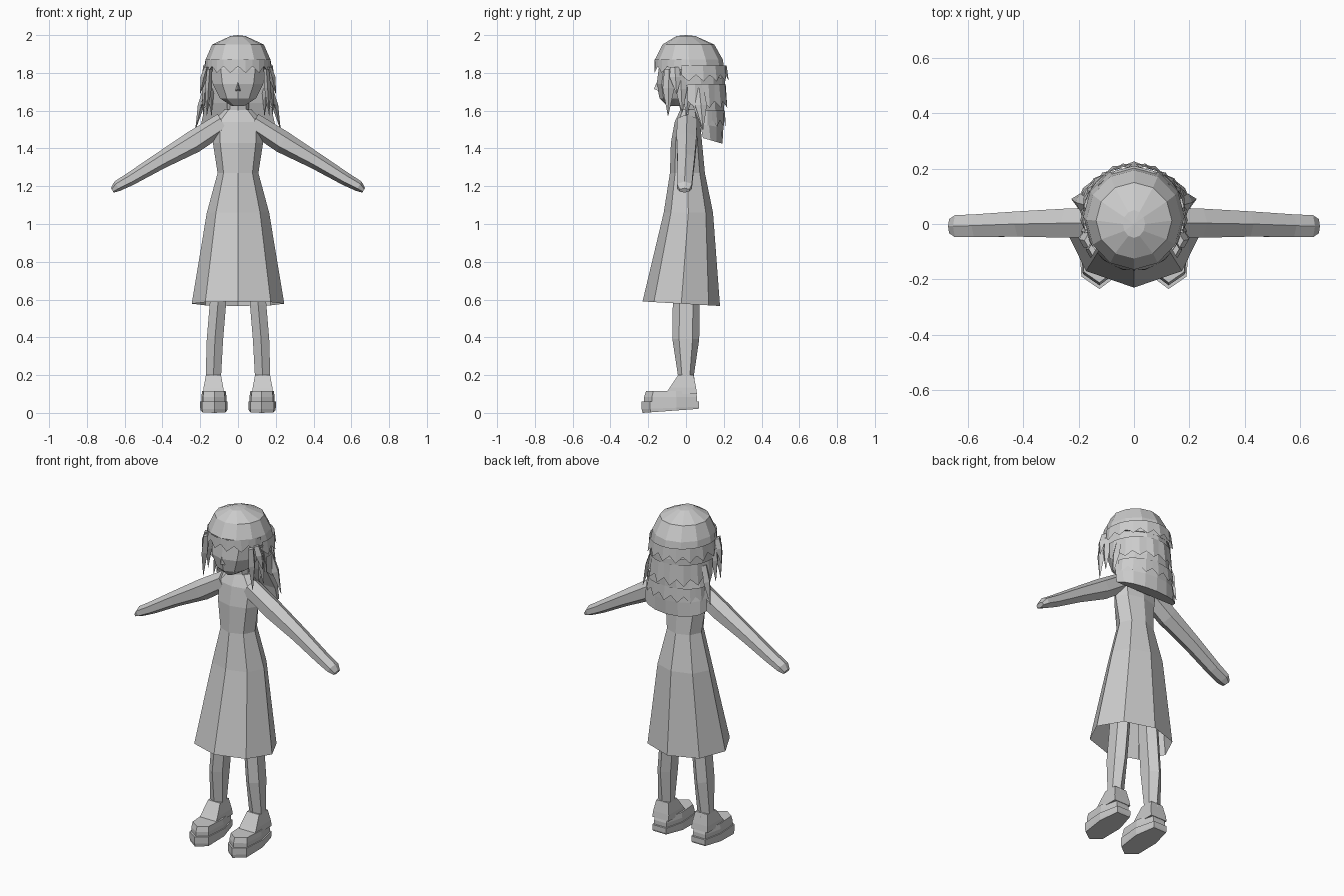
import bpy
import bmesh
from math import sin, cos, pi, radians
from mathutils import Vector

cube = bpy.data.objects.get("Cube")
if cube:
    bpy.data.objects.remove(cube, do_unlink=True)

grey = bpy.data.materials.new("plain grey")
grey.use_nodes = True
colour = (0.6, 0.6, 0.6, 1)
grey.diffuse_color = colour
grey.node_tree.nodes["Principled BSDF"].inputs["Base Color"].default_value = colour


def finish(name, bm):
    bmesh.ops.recalc_face_normals(bm, faces=bm.faces)
    mesh = bpy.data.meshes.new(name)
    bm.to_mesh(mesh)
    bm.free()
    mesh.materials.append(grey)
    obj = bpy.data.objects.new(name, mesh)
    bpy.context.collection.objects.link(obj)
    return obj


def loft(name, rings, bottom=True, top=True, closed=True):
    """Skin a list of equally sized point rings."""
    bm = bmesh.new()
    rows = [[bm.verts.new(p) for p in ring] for ring in rings]
    n = len(rows[0])
    for a, b in zip(rows, rows[1:]):
        for i in range(n if closed else n - 1):
            j = (i + 1) % n
            bm.faces.new((a[i], a[j], b[j], b[i]))
    if bottom and closed:
        bm.faces.new(rows[0])
    if top and closed:
        bm.faces.new(rows[-1])
    return finish(name, bm)


def oval(z, rx, front, back, n, cx=0, tilt=0):
    """Horizontal ring with a vertex at the front; tilt lowers the back."""
    cy, ry = (front + back) / 2, (back - front) / 2
    ring = []
    for i in range(n):
        a = 2 * pi * i / n - pi / 2
        ring.append((cx + rx * cos(a), cy + ry * sin(a), z - tilt * sin(a)))
    return ring


def lathe(name, profile, n, cx=0, **kw):
    return loft(name, [oval(z, rx, f, b, n, cx) for z, rx, f, b in profile], **kw)


# Dress, open at the hem
hem = oval(0.578, 0.245, -0.23, 0.18, 8, tilt=0.012)
body = [(1.06, 0.165, -0.118, 0.143), (1.27, 0.108, -0.085, 0.1),
        (1.43, 0.133, -0.08, 0.085), (1.54, 0.14, -0.06, 0.075),
        (1.605, 0.07, -0.03, 0.06)]
loft("dress", [hem] + [oval(*r, 8) for r in body], bottom=False)

# Neck and head
lathe("neck", [(1.58, 0.06, -0.03, 0.06), (1.7, 0.055, -0.04, 0.06)], 8)
lathe("head", [(1.625, 0.035, -0.1, 0.03), (1.665, 0.1, -0.14, 0.08),
               (1.74, 0.14, -0.155, 0.12), (1.82, 0.155, -0.145, 0.14),
               (1.9, 0.13, -0.12, 0.12)], 10)
loft("nose", [[(-0.014, -0.145, 1.705), (0.014, -0.145, 1.705), (0, -0.145, 1.77)],
              [(-0.003, -0.17, 1.715), (0.003, -0.17, 1.715), (0, -0.16, 1.74)]])

# Hair crown: faceted dome with a rim that drops toward the back
crown = [oval(1.805, 0.183, -0.155, 0.21, 12, tilt=0.04),
         oval(1.87, 0.172, -0.165, 0.195, 12),
         oval(1.95, 0.137, -0.125, 0.15, 12),
         oval(1.995, 0.04, -0.05, 0.05, 12)]
loft("hair_crown", crown, top=False)
loft("hair_top", [crown[-1], [(0, 0, 2.0)] * 12], bottom=False, top=False)


def half_ring(z, rx, front, back, drop):
    """Back-facing arc whose straight side faces forward."""
    pts = []
    for i in range(9):
        a = pi * i / 8
        pts.append((rx * cos(a), front + (back - front) * sin(a), z - drop * sin(a)))
    return pts


# Long back hair
loft("back_hair", [half_ring(1.455, 0.2, 0.09, 0.193, 0.03),
                   half_ring(1.53, 0.195, 0.075, 0.198, 0.02),
                   half_ring(1.64, 0.172, 0.03, 0.203, 0),
                   half_ring(1.82, 0.18, -0.02, 0.21, 0)])


def hair_row(name, ztop, zbot, rx, ry, cy, start, end, steps, flare):
    """Band of locks with a jagged lower edge."""
    upper, lower = [], []
    for i in range(steps + 1):
        a = radians(start + (end - start) * i / steps)
        tip = i % 2
        k = 1 + flare * tip
        upper.append((rx * cos(a), cy + ry * sin(a), ztop))
        lower.append((rx * k * cos(a), cy + ry * k * sin(a),
                      zbot if tip else zbot + 0.035))
    return loft(name, [lower, upper], closed=False)


hair_row("back_locks_upper", 1.84, 1.755, 0.184, 0.19, 0.025, -15, 195, 18, 0.06)
hair_row("back_locks_middle", 1.74, 1.615, 0.184, 0.185, 0.025, -5, 185, 16, 0.07)
hair_row("back_locks_lower", 1.6, 1.515, 0.185, 0.13, 0.075, 5, 175, 14, 0.05)
hair_row("fringe", 1.87, 1.8, 0.175, 0.182, 0.015, 192, 348, 12, 0.02)


def lock(name, root, tip, width, depth):
    """Pointed strand of hair with a diamond section."""
    root, tip = Vector(root), Vector(tip)
    middle = root.lerp(tip, 0.45) + Vector((0, 0, 0.01))

    def diamond(c, k):
        return [c + Vector(d) * k for d in
                ((width, 0, 0), (0, depth, 0), (-width, 0, 0), (0, -depth, 0))]
    return loft(name, [diamond(tip, 0.05), diamond(middle, 0.9), diamond(root, 0.7)])


for side, s in (("left", 1), ("right", -1)):
    # Side locks beside the face
    strands = [((0.15, -0.09, 1.82), (0.165, -0.095, 1.575)),
               ((0.165, -0.03, 1.8), (0.185, -0.02, 1.59)),
               ((0.15, 0.03, 1.78), (0.14, 0.0, 1.575)),
               ((0.165, -0.06, 1.83), (0.2, -0.05, 1.69)),
               ((0.17, 0.07, 1.72), (0.225, 0.09, 1.5))]
    for k, (root, tip) in enumerate(strands):
        lock(f"{side}_side_lock_{k + 1}", (s * root[0], *root[1:]),
             (s * tip[0], *tip[1:]), 0.02, 0.035)

    # Arm with a tapered mitten hand
    arm = []
    for x, z, thick, y, deep in ((0.08, 1.535, 0.055, 0.005, 0.055),
                                 (0.235, 1.435, 0.06, 0.003, 0.054),
                                 (0.41, 1.335, 0.045, 0, 0.047),
                                 (0.57, 1.238, 0.035, -0.006, 0.042),
                                 (0.64, 1.2, 0.029, -0.008, 0.041),
                                 (0.665, 1.178, 0.014, -0.008, 0.026)):
        ring = []
        for i in range(6):
            a = pi * i / 3
            up = thick * cos(a)
            ring.append((s * (x + 0.5 * up), y + deep * 1.12 * sin(a), z + 0.86 * up))
        arm.append(ring)
    loft(f"{side}_arm", arm)

    # Leg
    leg = [(0.1, 0.048, -0.06, 0.055, 0.13), (0.2, 0.047, -0.043, 0.042, 0.13),
           (0.39, 0.05, -0.072, 0.07, 0.122), (0.57, 0.05, -0.07, 0.072, 0.107),
           (0.8, 0.05, -0.06, 0.07, 0.09)]
    loft(f"{side}_leg", [oval(z, rx, f, b, 6, s * cx) for z, rx, f, b, cx in leg])

    # Shoe: wedge sole, low toe box and instep
    outline = [(0.065, -0.19), (0.125, -0.235), (0.19, -0.19), (0.2, -0.05),
               (0.175, 0.07), (0.085, 0.07), (0.055, -0.05)]

    def foot(z, k, slope=0):
        return [(s * (0.128 + (x - 0.128) * k), -0.07 + (y + 0.07) * k,
                 z + slope * (y + 0.235)) for x, y in outline]

    loft(f"{side}_sole", [foot(0, 0.97, 0.07), foot(0.02, 1, 0.04), foot(0.06, 1)])
    loft(f"{side}_toe_box", [foot(0.055, 0.92), foot(0.085, 0.92), foot(0.115, 0.86)])

    def cuff(z, half, front, back):
        return [(s * (0.13 + dx * half), y, z) for dx, y in
                ((-1, front), (1, front), (1, back), (-1, back))]

    loft(f"{side}_instep", [cuff(0.1, 0.055, -0.11, 0.058),
                            cuff(0.135, 0.052, -0.085, 0.053),
                            cuff(0.2, 0.04, -0.042, 0.04)])
